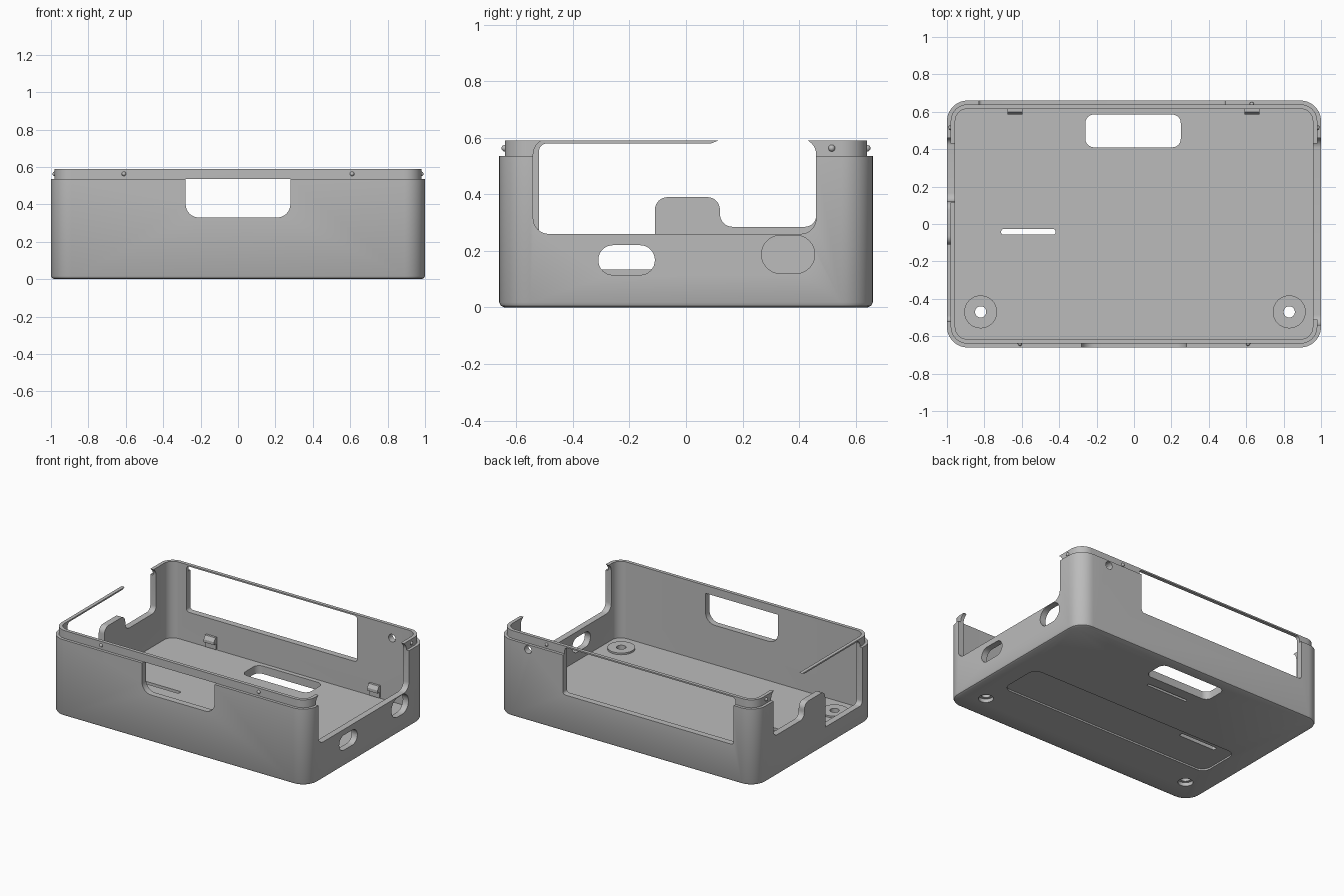
import bpy, bmesh, math
from mathutils import Vector, Matrix

cube = bpy.data.objects.get("Cube")
if cube:
    bpy.data.objects.remove(cube, do_unlink=True)

grey = bpy.data.materials.new("mid grey plastic")
grey.use_nodes = True
COLOUR = (0.5, 0.5, 0.5, 1)
grey.diffuse_color = COLOUR
grey.node_tree.nodes["Principled BSDF"].inputs["Base Color"].default_value = COLOUR

FLOOR, STEP, TOP = 0.055, 0.535, 0.59
HALF_X, HALF_Y, CORNER = 1.0, 0.66, 0.11


def rounded(corners, steps=8):
    """Outline through (u, v, radius) corners, each filleted."""
    out = []
    n = len(corners)
    for i, (u, v, r) in enumerate(corners):
        p = Vector((u, v))
        if r <= 0:
            out.append(p)
            continue
        a = (Vector(corners[i - 1][:2]) - p).normalized()
        b = (Vector(corners[(i + 1) % n][:2]) - p).normalized()
        half = a.angle(b) / 2
        centre = p + (a + b).normalized() * (r / math.sin(half))
        start = p + a * (r / math.tan(half)) - centre
        end = p + b * (r / math.tan(half)) - centre
        sweep = start.angle_signed(end)
        for k in range(steps + 1):
            out.append(centre + Matrix.Rotation(-sweep * k / steps, 2) @ start)
    return out


def rect(u0, u1, v0, v1, r, steps=8):
    return rounded([(u0, v0, r), (u1, v0, r), (u1, v1, r), (u0, v1, r)], steps)


def loft(name, rings):
    """Closed solid through rings of equal point count."""
    bm = bmesh.new()
    loops = [[bm.verts.new(p) for p in ring] for ring in rings]
    n = len(loops[0])
    for lo, hi in zip(loops, loops[1:]):
        for i in range(n):
            j = (i + 1) % n
            bm.faces.new((lo[i], lo[j], hi[j], hi[i]))
    bm.faces.new(loops[0][::-1])
    bm.faces.new(loops[-1])
    bmesh.ops.recalc_face_normals(bm, faces=bm.faces[:])
    mesh = bpy.data.meshes.new(name)
    bm.to_mesh(mesh)
    bm.free()
    mesh.materials.append(grey)
    obj = bpy.data.objects.new(name, mesh)
    bpy.context.collection.objects.link(obj)
    return obj


PLACE = {"x": lambda u, v, d: (d, u, v),
         "y": lambda u, v, d: (u, d, v),
         "z": lambda u, v, d: (u, v, d)}


def prism(name, outline, axis, d0, d1):
    place = PLACE[axis]
    return loft(name, [[place(p.x, p.y, d) for p in outline] for d in (d0, d1)])


def circle(u, v, r):
    return rect(u - r, u + r, v - r, v + r, r * 0.999)


def smooth(obj):
    bpy.ops.object.select_all(action="DESELECT")
    obj.select_set(True)
    bpy.context.view_layer.objects.active = obj
    bpy.ops.object.shade_smooth_by_angle(angle=math.radians(30))


# Tray shell: outside, stepped lip, then inside down to the floor
def wall_ring(inset, z):
    x, y = HALF_X - inset, HALF_Y - inset
    return [(p.x, p.y, z) for p in rect(-x, x, -y, y, CORNER - inset, 10)]


shell = loft("tray_shell", [wall_ring(*s) for s in (
    (0.018, 0), (0.006, 0.006), (0, 0.018), (0, STEP), (0.02, STEP),
    (0.02, TOP), (0.044, TOP), (0.044, FLOOR))])

# Raised rings around the screw holes
SCREWS = [(-0.82, -0.47), (0.83, -0.47)]
bosses = [prism("screw_boss", circle(x, y, 0.088), "z", 0.03, FLOOR + 0.012)
          for x, y in SCREWS]

# Openings in the walls
cutters = [
    prism("front_window", rounded([(-0.28, 0.33, 0.07), (0.28, 0.33, 0.07),
                                   (0.28, STEP, 0), (-0.28, STEP, 0)]), "y", -0.8, -0.5),
    prism("back_opening", rect(-0.83, 0.49, 0.26, 0.58, 0.02), "y", 0.5, 0.8),
    prism("back_hole", circle(0.76, 0.5, 0.027), "y", 0.5, 0.8),
    prism("left_opening", rect(-0.54, 0.46, 0.26, 0.596, 0.055), "x", 0.9, 1.1),
    prism("left_slot", rect(-0.31, -0.11, 0.115, 0.22, 0.052), "x", 0.9, 1.1),
    prism("left_oval", rect(0.267, 0.455, 0.12, 0.255, 0.067), "x", 0.9, 1.1),
    prism("right_opening", rounded([
        (-0.52, 0.135, 0.03), (-0.11, 0.135, 0), (-0.11, 0.39, 0.045),
        (0.12, 0.39, 0.045), (0.12, 0.285, 0.045), (0.46, 0.285, 0.04),
        (0.46, 0.596, 0.055), (0.13, 0.596, 0), (0.09, 0.58, 0),
        (-0.52, 0.58, 0.03)]), "x", -1.1, -0.9),
    # Openings and shallow recesses in the floor
    prism("floor_window", rect(-0.26, 0.25, 0.41, 0.585, 0.045), "z", -0.1, 0.2),
    prism("floor_slot", rect(-0.71, -0.42, -0.057, -0.027, 0.012), "z", -0.1, 0.2),
    prism("label_recess", rect(-0.83, 0.83, -0.3, 0.01, 0.06), "z", -0.1, 0.012),
    prism("blind_slot", rect(-0.16, 0.16, 0.315, 0.335, 0.009), "z", -0.1, 0.025),
]
for x, y in SCREWS:
    cutters.append(prism("screw_hole", circle(x, y, 0.03), "z", -0.1, 0.2))
    cutters.append(prism("screw_seat", circle(x, y, 0.048), "z", -0.1, 0.025))

for tool in bosses + cutters:
    tool.hide_render = True
    mod = shell.modifiers.new(tool.name, "BOOLEAN")
    mod.operation = "UNION" if tool in bosses else "DIFFERENCE"
    mod.solver = "EXACT"
    mod.object = tool

# Bake the cuts and drop the tools
bpy.context.view_layer.update()
depsgraph = bpy.context.evaluated_depsgraph_get()
baked = bpy.data.meshes.new_from_object(shell.evaluated_get(depsgraph))
shell.modifiers.clear()
shell.data = baked
for tool in bosses + cutters:
    bpy.data.objects.remove(tool, do_unlink=True)
baked.materials.clear()
baked.materials.append(grey)
smooth(shell)

# Hooked clips standing against the back wall
for side, x in (("right", -0.635), ("left", 0.63)):
    profile = [Vector(p) for p in ((0.62, 0.06), (0.605, 0.06), (0.605, 0.1), (0.585, 0.1),
                                   (0.585, 0.12), (0.6, 0.145), (0.62, 0.145))]
    prism(side + "_clip", profile, "x", x - 0.04, x + 0.04)

# Snap bumps around the lip
for x, y in ((-0.61, -0.64), (0.61, -0.64), (0.63, 0.64), (0.98, 0.515), (-0.98, 0.515)):
    bpy.ops.mesh.primitive_uv_sphere_add(segments=16, ring_count=8, radius=0.012,
                                         location=(x, y, 0.563))
    bump = bpy.context.object
    bump.name = "snap_bump"
    bump.data.materials.append(grey)
    smooth(bump)
